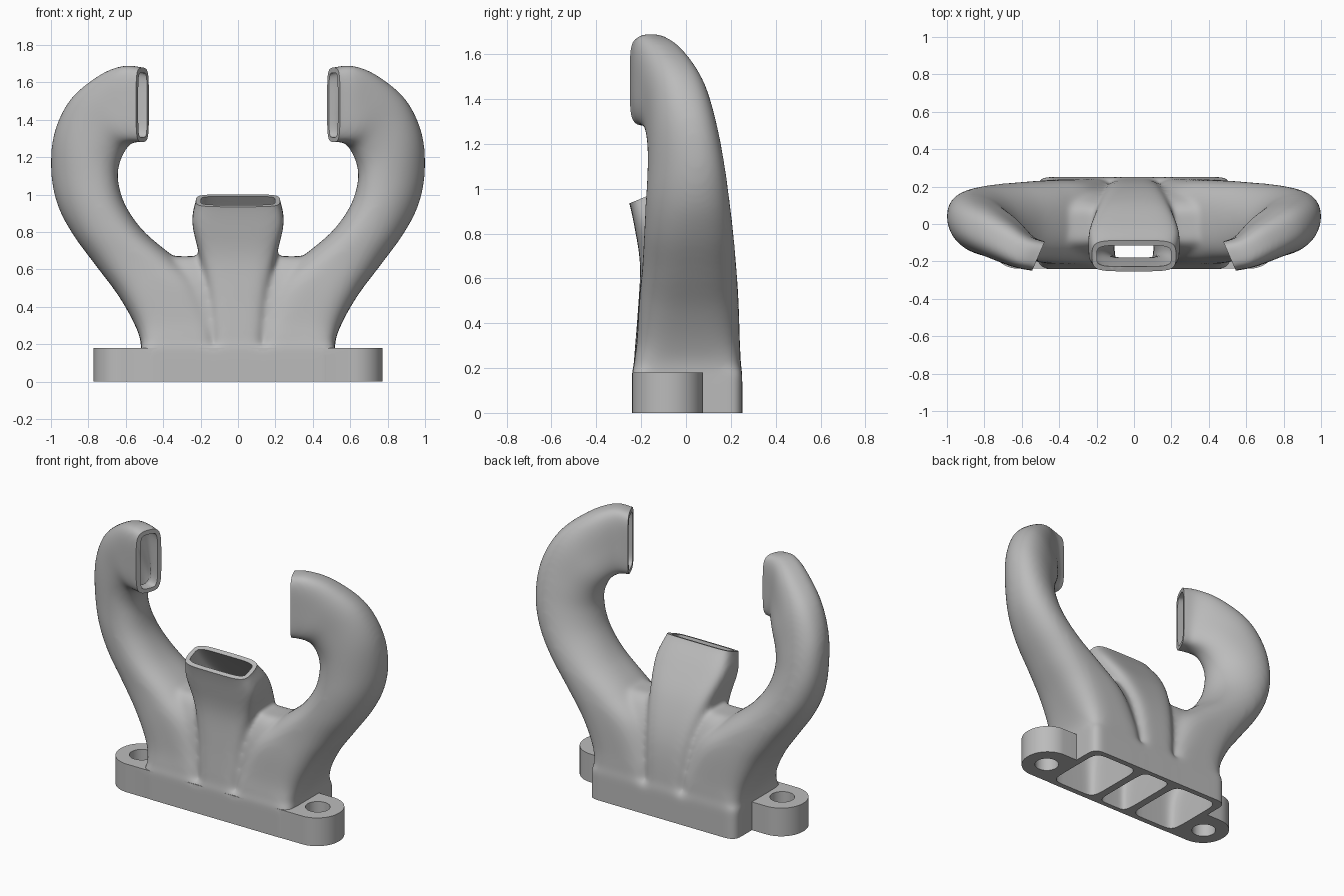
import bpy, bmesh, math
from mathutils import Vector

if "Cube" in bpy.data.objects:
    bpy.data.objects.remove(bpy.data.objects["Cube"], do_unlink=True)

grey = bpy.data.materials.new("plain grey")
grey.use_nodes = True
grey.diffuse_color = (0.5, 0.5, 0.5, 1)
grey.node_tree.nodes["Principled BSDF"].inputs["Base Color"].default_value = grey.diffuse_color

RING, STEPS, WALL = 48, 6, 0.026


def new_object(name, bm):
    bmesh.ops.recalc_face_normals(bm, faces=bm.faces)
    mesh = bpy.data.meshes.new(name)
    bm.to_mesh(mesh)
    bm.free()
    mesh.materials.append(grey)
    obj = bpy.data.objects.new(name, mesh)
    bpy.context.collection.objects.link(obj)
    return obj


def bake(obj):
    graph = bpy.context.evaluated_depsgraph_get()
    mesh = bpy.data.meshes.new_from_object(obj.evaluated_get(graph))
    obj.modifiers.clear()
    obj.data = mesh


def combine(obj, other, operation):
    mod = obj.modifiers.new("combine", 'BOOLEAN')
    mod.object, mod.operation, mod.solver = other, operation, 'EXACT'
    bake(obj)
    bpy.data.objects.remove(other, do_unlink=True)


# A section is (centre, half width vector, half depth vector, squareness)
def arm_section(ix, iy, iz, ox, oy, oz, vx, vy, n):
    inner, outer = Vector((ix, iy, iz)), Vector((ox, oy, oz))
    return ((inner + outer) / 2, (outer - inner) / 2, Vector((vx, vy, 0)), n)


def middle_section(w, fy, fz, by, bz, n):
    return (Vector((0, (fy + by) / 2, (fz + bz) / 2)), Vector((w, 0, 0)),
            Vector((0, (by - fy) / 2, (bz - fz) / 2)), n)


def blend(a, b, c, d, t):
    return 0.5 * (2 * b + (c - a) * t + (2 * a - 5 * b + 4 * c - d) * t * t
                  + (3 * b - a - 3 * c + d) * t ** 3)


def refine(sections):
    out = []
    last = len(sections) - 1
    for i in range(last):
        four = [sections[min(max(k, 0), last)] for k in range(i - 1, i + 3)]
        for s in range(STEPS):
            out.append(tuple(blend(*parts, s / STEPS) for parts in zip(*four)))
    return out + [sections[-1]]


def outlet_direction(sections):
    c, u, v, n = sections[-1]
    normal = u.cross(v).normalized()
    return normal if normal.dot(c - sections[-2][0]) > 0 else -normal


def pushed(section, offset, scale=1.0):
    c, u, v, n = section
    return (c + offset, u * scale, v * scale, n)


def loft(bm, sections, inset=0.0, mirror=False):
    rings = []
    for c, u, v, n in sections:
        hu = u * (1 - inset / u.length)
        hv = v * (1 - inset / v.length)
        ring = []
        for k in range(RING):
            a = math.tau * (k + 0.5) / RING
            p, q = math.cos(a), math.sin(a)
            co = (c + hu * math.copysign(abs(p) ** (2 / n), p)
                  + hv * math.copysign(abs(q) ** (2 / n), q))
            if mirror:
                co.x = -co.x
            ring.append(bm.verts.new(co))
        rings.append(ring)
    for a, b in zip(rings, rings[1:]):
        for k in range(RING):
            j = (k + 1) % RING
            bm.faces.new((a[k], a[j], b[j], b[k]))
    bm.faces.new(rings[0])
    bm.faces.new(rings[-1])


def prism(bm, outline, low, high):
    face = bm.faces.new([bm.verts.new((x, y, low)) for x, y in outline])
    top = bmesh.ops.extrude_face_region(bm, geom=[face])["geom"]
    bmesh.ops.translate(bm, vec=(0, 0, high - low),
                        verts=[v for v in top if isinstance(v, bmesh.types.BMVert)])


def rounded(cx, cy, hx, hy, r, n=16):
    points = []
    for i, (sx, sy) in enumerate(((1, 1), (-1, 1), (-1, -1), (1, -1))):
        for k in range(n + 1):
            a = math.pi / 2 * (i + k / n)
            points.append((cx + sx * (hx - r) + r * math.cos(a),
                           cy + sy * (hy - r) + r * math.sin(a)))
    return points


arm = [arm_section(*s) for s in (
    (0.13, 0.005, -0.05, 0.50, 0.005, -0.05, 0, 0.235, 7),
    (0.12, 0.005, 0.18, 0.515, 0.005, 0.18, 0, 0.24, 6),
    (0.13, 0.01, 0.34, 0.55, 0.01, 0.30, 0, 0.23, 4),
    (0.20, 0.01, 0.53, 0.64, 0.015, 0.46, 0, 0.222, 3.1),
    (0.335, 0.005, 0.66, 0.76, 0.025, 0.62, 0, 0.21, 2.6),
    (0.50, -0.01, 0.80, 0.885, 0.035, 0.79, 0, 0.198, 2.3),
    (0.60, -0.03, 0.94, 0.967, 0.045, 0.95, 0, 0.183, 2.1),
    (0.64, -0.045, 1.07, 1.0, 0.045, 1.13, 0, 0.165, 2.1),
    (0.635, -0.065, 1.16, 0.982, 0.03, 1.33, -0.015, 0.147, 2.2),
    (0.605, -0.1, 1.24, 0.89, -0.005, 1.51, -0.035, 0.125, 2.6),
    (0.58, -0.14, 1.27, 0.73, -0.08, 1.64, -0.042, 0.102, 3.2),
    (0.555, -0.16, 1.28, 0.60, -0.15, 1.69, -0.037, 0.083, 4),
    (0.51, -0.17, 1.28, 0.51, -0.17, 1.677, -0.034, 0.078, 5))]
middle = [middle_section(*s) for s in (
    (0.13, -0.235, -0.05, 0.245, -0.05, 7),
    (0.135, -0.235, 0.18, 0.245, 0.18, 6),
    (0.165, -0.215, 0.45, 0.215, 0.47, 5),
    (0.207, -0.205, 0.66, 0.13, 0.70, 5),
    (0.245, -0.23, 0.83, 0.01, 0.88, 5),
    (0.224, -0.252, 0.935, -0.09, 1.0, 5))]

# Web that fills the crotch between each arm and the middle duct
web = [(Vector((x, y, z)), Vector((w, 0, 0)), Vector((0, d, 0)), 2.5) for x, y, z, w, d in (
    (0.14, 0.005, 0.05, 0.08, 0.22), (0.17, 0.005, 0.3, 0.09, 0.205),
    (0.22, 0, 0.5, 0.13, 0.175), (0.28, -0.005, 0.62, 0.15, 0.13),
    (0.28, -0.01, 0.67, 0.14, 0.08))]

# Outer ducts, cavities and the trimming blocks that leave flat outlets
shell, cavity, trim = bmesh.new(), bmesh.new(), bmesh.new()
for path, mirror in ((arm, False), (arm, True), (middle, False)):
    out = outlet_direction(path)
    smooth_path = refine(path) + [pushed(path[-1], out * 0.07)]
    loft(shell, smooth_path, mirror=mirror)
    loft(cavity, smooth_path, inset=WALL, mirror=mirror)
    loft(trim, [pushed(path[-1], Vector((0, 0, 0)), 1.35),
                pushed(path[-1], out * 0.15, 1.35)], mirror=mirror)
for mirror in (False, True):
    loft(shell, refine(web), mirror=mirror)

# Base block, trimmed flat underneath
prism(shell, rounded(0, 0.005, 0.518, 0.246, 0.05), -0.08, 0.19)
prism(trim, rounded(0, 0, 1, 0.5, 0.1), -0.2, 0)

# Blend the ducts, webs and block into one smooth body
body = new_object("manifold_body", shell)
remesh = body.modifiers.new("blend", 'REMESH')
remesh.mode, remesh.voxel_size = 'VOXEL', 0.012
relax = body.modifiers.new("relax", 'SMOOTH')
relax.factor, relax.iterations = 0.5, 28
bake(body)
combine(body, new_object("outlet_trim", trim), 'DIFFERENCE')

# Flange with its two bolt ears
flange = bmesh.new()
prism(flange, rounded(0, -0.082, 0.772, 0.157, 0.153), 0, 0.18)
combine(body, new_object("bolt_flange", flange), 'UNION')
combine(body, new_object("duct_cavity", cavity), 'DIFFERENCE')
holes = bmesh.new()
for side in (-1, 1):
    prism(holes, rounded(side * 0.622, -0.083, 0.072, 0.072, 0.0719), -0.05, 0.3)
combine(body, new_object("bolt_holes", holes), 'DIFFERENCE')

bpy.ops.object.select_all(action='DESELECT')
body.select_set(True)
bpy.context.view_layer.objects.active = body
bpy.ops.object.shade_smooth_by_angle(angle=math.radians(35))
